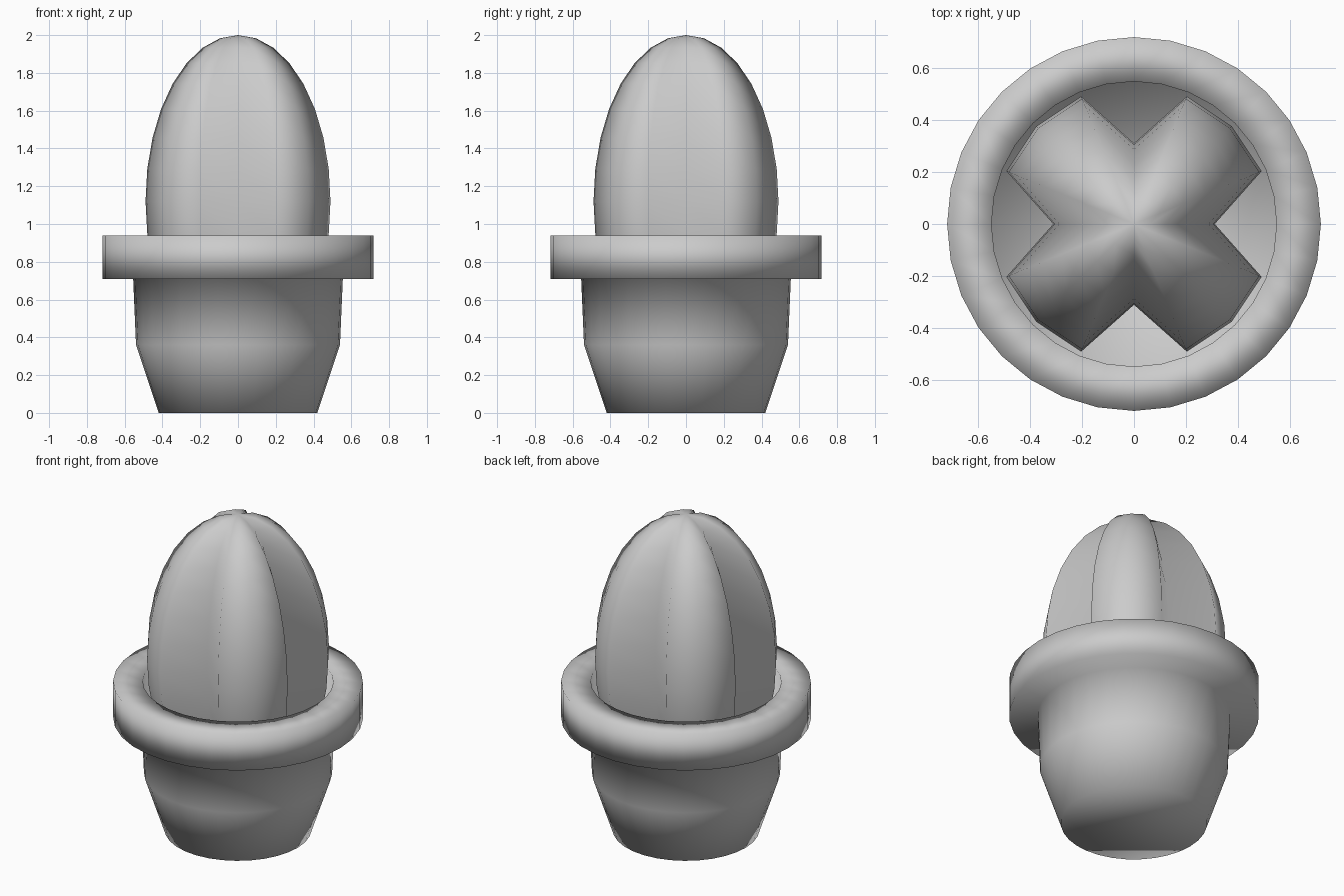
import bpy, bmesh
from math import sin, cos, pi

if "Cube" in bpy.data.objects:
    bpy.data.objects.remove(bpy.data.objects["Cube"])


def make_object(name, bm):
    bmesh.ops.recalc_face_normals(bm, faces=bm.faces)
    for f in bm.faces:
        f.smooth = True
    mesh = bpy.data.meshes.new(name)
    bm.to_mesh(mesh)
    bm.free()
    obj = bpy.data.objects.new(name, mesh)
    bpy.context.collection.objects.link(obj)
    return obj


def lathe(name, profile, sides):
    """Spin (radius, height) points into rings and cap both ends."""
    bm = bmesh.new()
    rings = [[bm.verts.new((r * cos(2 * pi * i / sides), r * sin(2 * pi * i / sides), z))
              for i in range(sides)] for r, z in profile]
    for a, b in zip(rings, rings[1:]):
        for i in range(sides):
            j = (i + 1) % sides
            bm.faces.new((a[i], a[j], b[j], b[i]))
    bm.faces.new(rings[0][::-1])
    bm.faces.new(rings[-1])
    return make_object(name, bm)


# Pot: tapered body, wide rim, recessed soil floor
lathe("pot", [(0.42, 0), (0.54, 0.36), (0.555, 0.71), (0.717, 0.71),
              (0.717, 0.94), (0.547, 0.94), (0.547, 0.72)], 32)

# Cactus: stretched sphere with four vertical grooves pulled inward
CENTRE, HEIGHT, RADIUS, GROOVE = 1.12, 0.88, 0.53, 0.31
bm = bmesh.new()
bmesh.ops.create_uvsphere(bm, u_segments=16, v_segments=16, radius=1)
for v in bm.verts:
    on_groove = abs(v.co.x) < 1e-4 or abs(v.co.y) < 1e-4
    r = GROOVE if on_groove else RADIUS
    v.co = (v.co.x * r, v.co.y * r, CENTRE + v.co.z * HEIGHT)
make_object("cactus", bm)
